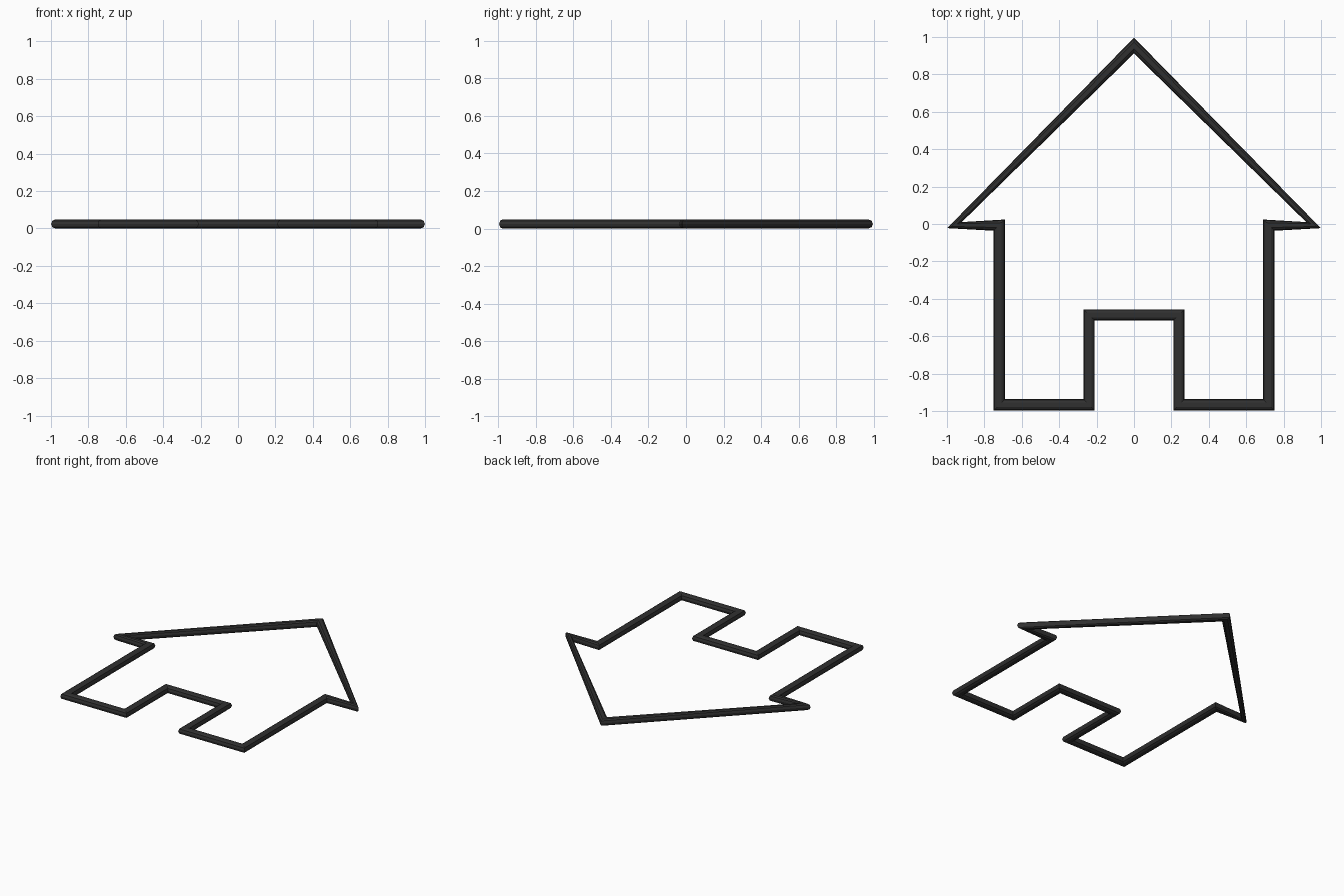
import bpy, bmesh
from math import sin, cos, pi
from mathutils import Vector

if "Cube" in bpy.data.objects:
    bpy.data.objects.remove(bpy.data.objects["Cube"])

S = 0.96          # size of the house centre line
R = 0.0242        # half thickness in z
FLAT = 0.0182     # half width of the flat top, measured along the corner bisector
STEPS = 4         # segments per rounded side

# right half of the house outline, roof peak to door
half = [(1, 0), (0.75, 0), (0.75, -1), (0.25, -1), (0.25, -0.5)]
outline = [(0, 1)] + half + [(-x, y) for x, y in reversed(half)]
path = [Vector((x * S, y * S - 0.006, 0)) for x, y in outline]

# flattened, round-sided cross-section (across, up)
section = []
for side in (1, -1):
    for i in range(STEPS + 1):
        a = -pi / 2 + pi * i / STEPS
        section.append((side * (FLAT + R * cos(a)), side * R * sin(a) + R))

# sweep the section round the closed outline
bm = bmesh.new()
rings = []
n = len(path)
for i, p in enumerate(path):
    t = ((p - path[i - 1]).normalized() + (path[(i + 1) % n] - p).normalized()).normalized()
    across = Vector((-t.y, t.x, 0))
    rings.append([bm.verts.new(p + across * u + Vector((0, 0, v))) for u, v in section])
m = len(section)
for i in range(n):
    a, b = rings[i], rings[(i + 1) % n]
    for j in range(m):
        k = (j + 1) % m
        bm.faces.new((a[j], a[k], b[k], b[j]))
bmesh.ops.recalc_face_normals(bm, faces=bm.faces)
mesh = bpy.data.meshes.new("house_outline")
bm.to_mesh(mesh)
bm.free()

frame = bpy.data.objects.new("house_outline", mesh)
bpy.context.collection.objects.link(frame)
mat = bpy.data.materials.new("black")
mat.diffuse_color = (0.03, 0.03, 0.03, 1)
mat.use_nodes = True
mat.node_tree.nodes["Principled BSDF"].inputs["Base Color"].default_value = mat.diffuse_color
mesh.materials.append(mat)
